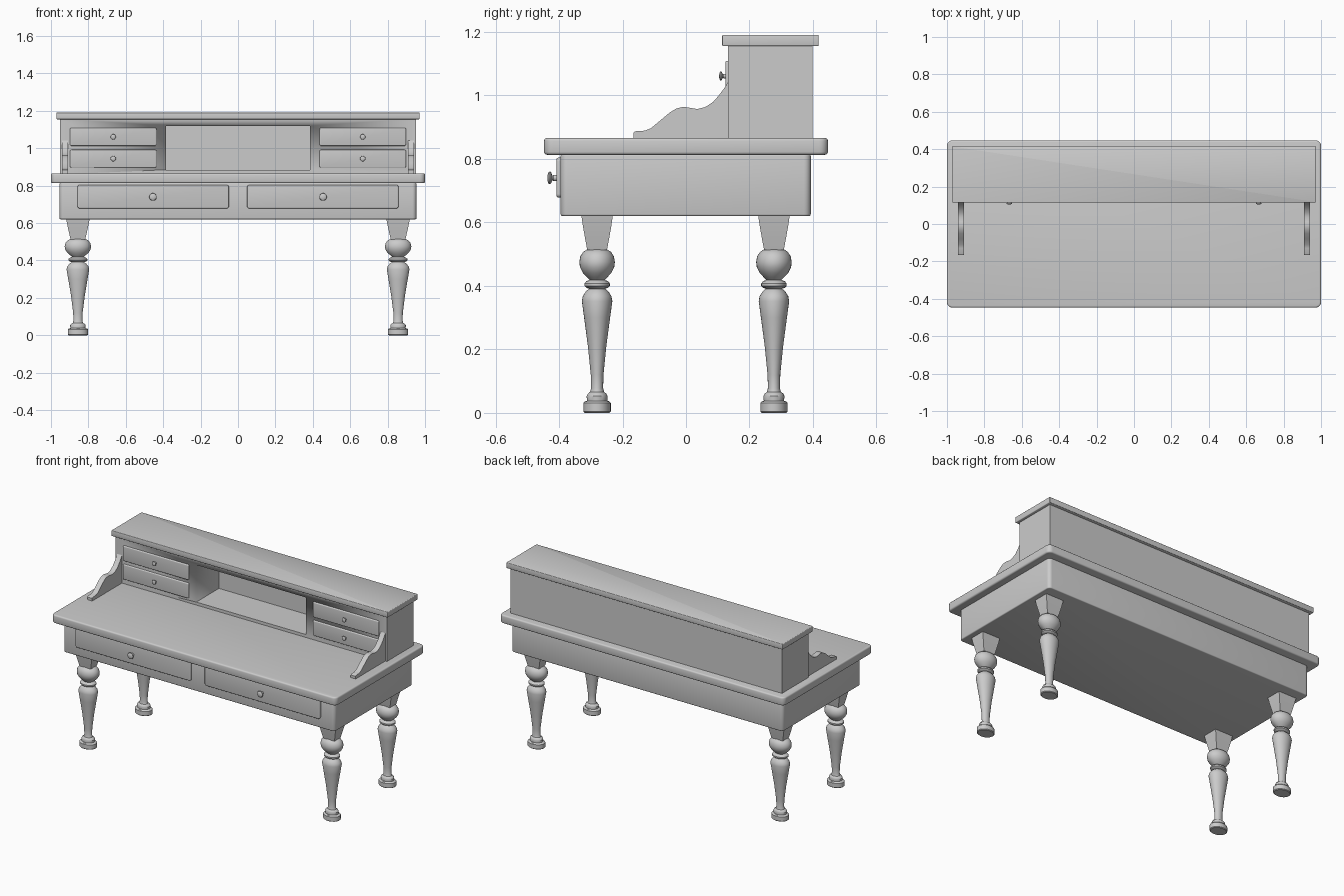
import bpy, bmesh, math
from mathutils import Matrix

if "Cube" in bpy.data.objects:
    bpy.data.objects.remove(bpy.data.objects["Cube"])


def finish(bm, name, smooth=True):
    bmesh.ops.recalc_face_normals(bm, faces=bm.faces)
    me = bpy.data.meshes.new(name)
    bm.to_mesh(me)
    bm.free()
    ob = bpy.data.objects.new(name, me)
    bpy.context.collection.objects.link(ob)
    if smooth:
        bpy.ops.object.select_all(action='DESELECT')
        ob.select_set(True)
        bpy.context.view_layer.objects.active = ob
        bpy.ops.object.shade_smooth_by_angle(angle=math.radians(35))
    return ob


def box(name, x, y, z, corner=0.0, edge=0.0, axis=2):
    """Box from ranges; corner rounds edges along axis, edge rounds the rims."""
    bm = bmesh.new()
    bmesh.ops.create_cube(bm, size=1)
    for v in bm.verts:
        for i, (a, b) in enumerate((x, y, z)):
            v.co[i] = a if v.co[i] < 0 else b
    if corner:
        es = [e for e in bm.edges
              if abs((e.verts[0].co - e.verts[1].co).normalized()[axis]) > 0.9]
        bmesh.ops.bevel(bm, geom=es, offset=corner, segments=5, profile=0.5, affect='EDGES')
    if edge:
        es = [e for e in bm.edges if abs(e.verts[0].co[axis] - e.verts[1].co[axis]) < 1e-6
              and e.calc_face_angle(0) > 1.2]
        bmesh.ops.bevel(bm, geom=es, offset=edge, segments=3, profile=0.5, affect='EDGES')
    return finish(bm, name)


def lathe(name, profile, matrix, n=32):
    """Turn (radius, height) points around z, then place with a matrix."""
    bm = bmesh.new()
    rings = [[bm.verts.new((r * math.cos(2 * math.pi * i / n),
                            r * math.sin(2 * math.pi * i / n), h)) for i in range(n)]
             for r, h in profile]
    for a, b in zip(rings, rings[1:]):
        for i in range(n):
            bm.faces.new((a[i], a[(i + 1) % n], b[(i + 1) % n], b[i]))
    bm.faces.new(rings[0])
    bm.faces.new(rings[-1])
    bm.transform(matrix)
    return finish(bm, name)


def knob(name, x, y, z, s):
    prof = [(0.5, -0.3), (0.5, 0.5), (0.42, 0.6), (0.42, 0.75), (0.8, 0.85),
            (1.0, 1.05), (0.95, 1.25), (0.7, 1.4), (0.3, 1.48)]
    m = (Matrix.Translation((x, y, z)) @ Matrix.Rotation(math.pi / 2, 4, 'X')
         @ Matrix.Scale(s, 4))
    lathe(name, prof, m, 20)


# Writing surface and apron
box("desk_top", (-1, 1), (-0.447, 0.447), (0.813, 0.866), 0.028, 0.009)
box("apron", (-0.954, 0.954), (-0.395, 0.393), (0.62, 0.815), 0.022, 0.006)

# Hutch carcass with an open cubby
hutch = box("hutch", (-0.953, 0.953), (0.133, 0.398), (0.86, 1.157))
cutter = box("cubby_cutter", (-0.386, 0.386), (0.05, 0.36), (0.885, 1.12))
cutter.hide_render = True
cutter.hide_viewport = True
cut = hutch.modifiers.new("cubby", 'BOOLEAN')
cut.operation = 'DIFFERENCE'
cut.solver = 'EXACT'
cut.object = cutter
box("hutch_top", (-0.971, 0.971), (0.114, 0.418), (1.155, 1.191), 0.004, 0.004)

# Turned leg profile (lower part, below the square block)
leg = [(0.039, 0), (0.043, 0.004), (0.043, 0.031), (0.039, 0.036), (0.032, 0.038),
       (0.033, 0.053), (0.029, 0.061), (0.022, 0.066), (0.019, 0.078), (0.020, 0.12),
       (0.029, 0.21), (0.041, 0.30), (0.048, 0.352), (0.045, 0.368), (0.036, 0.382),
       (0.026, 0.391), (0.034, 0.394), (0.040, 0.400), (0.040, 0.408), (0.034, 0.415),
       (0.024, 0.419), (0.032, 0.427), (0.045, 0.441), (0.054, 0.459), (0.056, 0.475),
       (0.053, 0.493), (0.044, 0.507), (0.030, 0.516)]

for sx, side in ((-1, "left"), (1, "right")):
    # Legs, slightly wider in x, with a tapered square block on top
    for y, end in ((-0.28, "front"), (0.277, "back")):
        place = Matrix.Translation((sx * 0.856, y, 0)) @ Matrix.Diagonal((1.26, 1, 1, 1))
        lathe(f"{end}_{side}_leg", leg, place)
        r2 = math.sqrt(2)
        block = [(0.031 * r2, 0.513), (0.038 * r2, 0.55), (0.045 * r2, 0.59), (0.05 * r2, 0.625)]
        lathe(f"{end}_{side}_leg_block", block,
              place @ Matrix.Rotation(math.pi / 4, 4, 'Z'), 4)

    # Wide apron drawer
    x0, x1 = sorted((sx * 0.049, sx * 0.858))
    box(f"{side}_desk_drawer", (x0, x1), (-0.408, -0.38), (0.678, 0.804), 0.012, 0.006, axis=1)
    knob(f"{side}_desk_drawer_knob", sx * 0.455, -0.407, 0.74, 0.02)

    # Two small hutch drawers
    x0, x1 = sorted((sx * 0.436, sx * 0.898))
    for zc, level in ((0.944, "lower"), (1.061, "upper")):
        box(f"{side}_{level}_hutch_drawer", (x0, x1), (0.124, 0.15),
            (zc - 0.048, zc + 0.048), 0.008, 0.005, axis=1)
        knob(f"{side}_{level}_hutch_drawer_knob", sx * 0.667, 0.126, zc, 0.0145)

    # Scrolled side bracket
    curve = [(-0.166, 0.883), (-0.160, 0.887), (-0.130, 0.889), (-0.110, 0.897),
             (-0.080, 0.922), (-0.050, 0.947), (-0.030, 0.959), (-0.008, 0.964),
             (0.012, 0.961), (0.036, 0.957), (0.060, 0.963), (0.085, 0.979),
             (0.105, 1.002), (0.122, 1.025), (0.135, 1.046)]
    pts = [(-0.166, 0.86)] + curve + [(0.135, 0.86)]
    bm = bmesh.new()
    f = bm.faces.new([bm.verts.new((sx * 0.908, y, z)) for y, z in pts])
    ext = bmesh.ops.extrude_face_region(bm, geom=[f])
    for v in ext["geom"]:
        if isinstance(v, bmesh.types.BMVert):
            v.co.x += sx * 0.034
    finish(bm, f"{side}_bracket")
